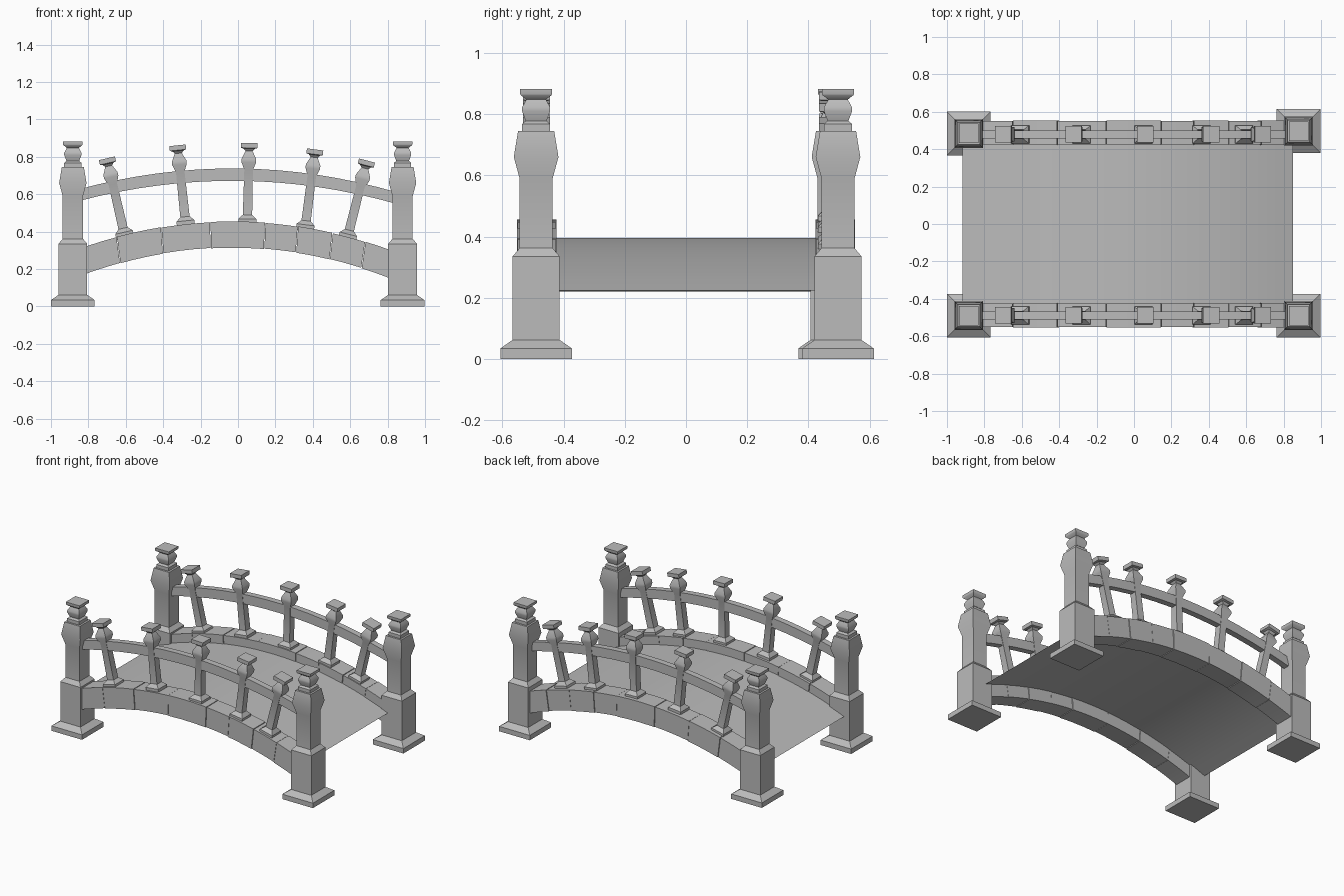
import bpy
import bmesh
import math
from mathutils import Matrix, Vector

cube = bpy.data.objects.get("Cube")
if cube:
    bpy.data.objects.remove(cube, do_unlink=True)

# One plain stone colour
stone = bpy.data.materials.new("grey stone")
stone.use_nodes = True
STONE = (0.5, 0.5, 0.5, 1)
stone.diffuse_color = STONE
stone.node_tree.nodes["Principled BSDF"].inputs["Base Color"].default_value = STONE


def finish(name, bm, fix_normals=True):
    """Turn a bmesh into a smooth-shaded object that keeps its hard edges."""
    if fix_normals:
        bmesh.ops.recalc_face_normals(bm, faces=bm.faces)
    mesh = bpy.data.meshes.new(name)
    bm.to_mesh(mesh)
    bm.free()
    mesh.materials.append(stone)
    obj = bpy.data.objects.new(name, mesh)
    bpy.context.collection.objects.link(obj)
    bpy.ops.object.select_all(action='DESELECT')
    obj.select_set(True)
    bpy.context.view_layer.objects.active = obj
    bpy.ops.object.shade_smooth_by_angle(angle=math.radians(30))
    return obj


def loft(bm, rings):
    """Skin a list of equal vertex rings and cap both ends."""
    rows = [[bm.verts.new(p) for p in ring] for ring in rings]
    n = len(rows[0])
    for a, b in zip(rows, rows[1:]):
        for i in range(n):
            j = (i + 1) % n
            bm.faces.new((a[i], a[j], b[j], b[i]))
    bm.faces.new(rows[0][::-1])
    bm.faces.new(rows[-1])


def square_turned(bm, profile, matrix=Matrix()):
    """Square pillar from (half width, height) pairs."""
    corners = ((-1, -1), (1, -1), (1, 1), (-1, 1))
    loft(bm, [[matrix @ Vector((sx * h, sy * h, z)) for sx, sy in corners]
              for h, z in profile])


def arch(peak, drop):
    return lambda x: peak - drop * (x + 0.03) ** 2


def arched_bar(bm, x0, x1, y, half, low, high, steps, fan=1.0):
    """Curved bar of rectangular section; fan spreads the top to give radial ends."""
    rings = []
    for i in range(steps + 1):
        x = x0 + (x1 - x0) * i / steps
        xt = (x + 0.03) * fan - 0.03
        rings.append([(x, y - half, low(x)), (x, y + half, low(x)),
                      (xt, y + half, high(xt)), (xt, y - half, high(xt))])
    loft(bm, rings)


# Corner posts with finials
POST = [(0.117, 0), (0.117, 0.034), (0.077, 0.062), (0.077, 0.335),
        (0.054, 0.362), (0.054, 0.59), (0.073, 0.66), (0.059, 0.745)]
FINIAL = [(0.046, 0.74), (0.046, 0.768), (0.034, 0.778), (0.046, 0.81),
          (0.046, 0.822), (0.032, 0.848), (0.05, 0.862), (0.052, 0.866),
          (0.052, 0.882)]
corners = {"front_right": (-0.883, -0.49), "front_left": (0.88, -0.49),
           "back_right": (-0.883, 0.484), "back_left": (0.88, 0.497)}
for name, (x, y) in corners.items():
    for part, profile in (("post", POST), ("finial", FINIAL)):
        bm = bmesh.new()
        square_turned(bm, profile, Matrix.Translation((x, y, 0)))
        finish(f"{name}_{part}", bm)

# Balusters lean outwards along the arch: foot x, foot z, lean in degrees
BALUSTER = [(0.048, -0.02), (0.048, 0.012), (0.025, 0.034), (0.023, 0.275),
            (0.039, 0.315), (0.039, 0.333), (0.019, 0.375), (0.03, 0.388),
            (0.044, 0.392), (0.044, 0.418)]
FEET = [(-0.607, 0.385, -13), (-0.28, 0.446, -6), (0.05, 0.456, 1.4),
        (0.36, 0.425, 7.2), (0.587, 0.375, 14.2)]
SEAMS = [-0.86, -0.63, -0.40, -0.145, 0.14, 0.31, 0.49, 0.66, 0.86]
GAP = 0.0015

for side, sign, row in (("front", -1, 0.489), ("back", 1, 0.479)):
    for i, (x, z, lean) in enumerate(FEET):
        bm = bmesh.new()
        place = Matrix.Translation((x, sign * row, z))
        square_turned(bm, BALUSTER, place @ Matrix.Rotation(math.radians(lean), 4, 'Y'))
        finish(f"{side}_baluster_{i + 1}", bm)

    # Handrail running through the balusters
    bm = bmesh.new()
    arched_bar(bm, -0.86, 0.86, sign * row, 0.021,
               arch(0.672, 0.16), arch(0.738, 0.165), 16)
    finish(f"{side}_handrail", bm)

    # Stone side arch of separate blocks, alternately a hair taller
    bm = bmesh.new()
    for i, (a, b) in enumerate(zip(SEAMS, SEAMS[1:])):
        grow = 0.002 * (i % 2)
        arched_bar(bm, a + GAP, b - GAP, sign * 0.488, 0.063 + grow,
                   arch(0.316 - grow, 0.23), arch(0.453 + grow, 0.215), 3, 1.03)
    finish(f"{side}_side_arch", bm)

# Thin curved deck
deck_height = arch(0.396, 0.222)
bm = bmesh.new()
STEPS = 20
rows = []
for i in range(STEPS + 1):
    x = -0.918 + 1.768 * i / STEPS
    rows.append([bm.verts.new((x, s * 0.43, deck_height(x))) for s in (-1, 1)])
for a, b in zip(rows, rows[1:]):
    bm.faces.new((a[0], b[0], b[1], a[1]))
finish("deck", bm, fix_normals=False)
